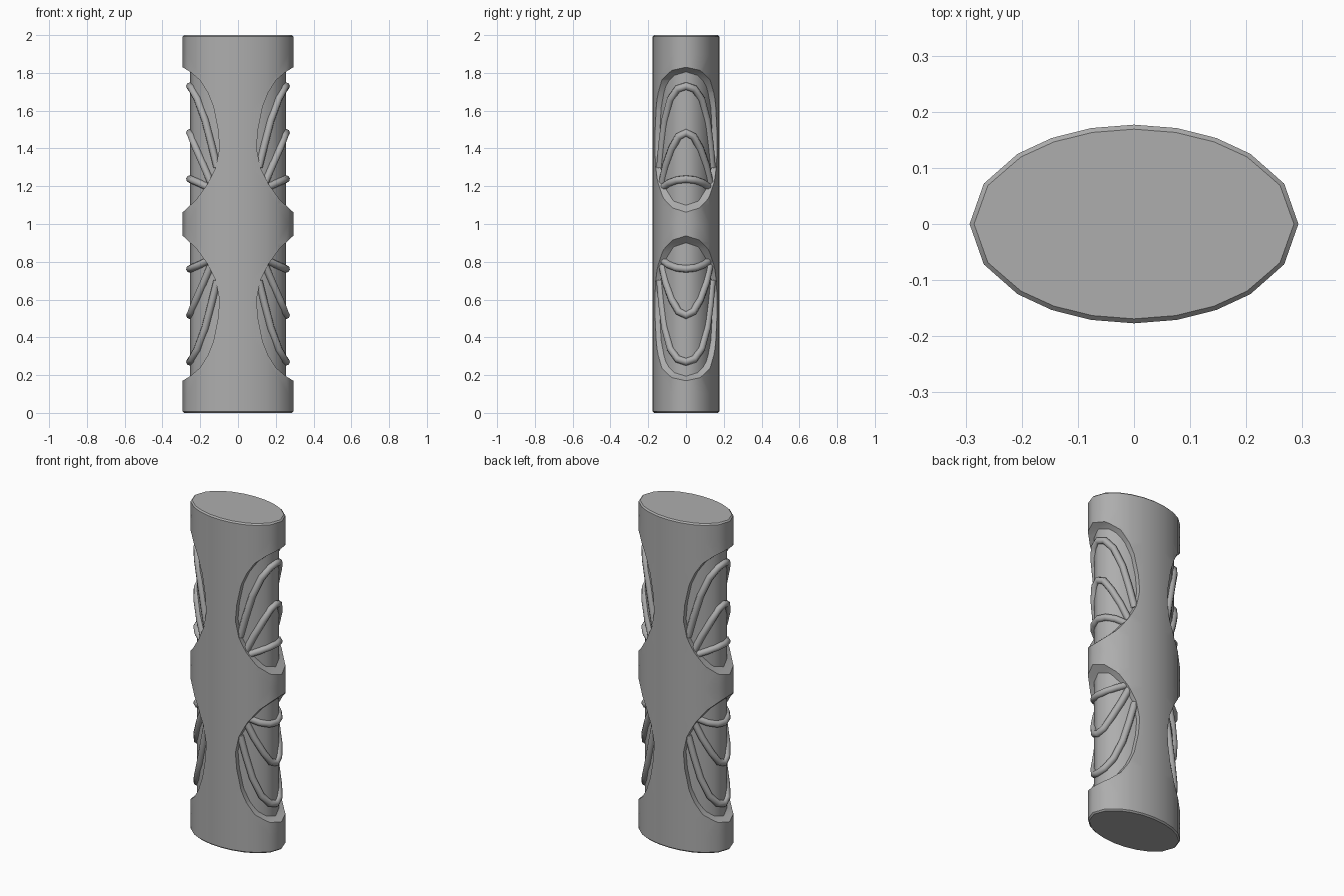
import bpy, bmesh, math

cube = bpy.data.objects.get("Cube")
if cube:
    bpy.data.objects.remove(cube, do_unlink=True)

# One grey material
grey = bpy.data.materials.new("stone_grey")
grey.use_nodes = True
colour = (0.42, 0.42, 0.42, 1)
grey.diffuse_color = colour
bsdf = next(n for n in grey.node_tree.nodes if n.type == 'BSDF_PRINCIPLED')
bsdf.inputs["Base Color"].default_value = colour
bsdf.inputs["Roughness"].default_value = 0.6

OUTER = (0.293, 0.177)
CORE = (0.253, 0.153)
QUARTER = [0, 24, 45, 60, 75]
ANGLES = (QUARTER + [90] + [180 - a for a in reversed(QUARTER)]
          + [180 + a for a in QUARTER[1:]] + [270]
          + [360 - a for a in reversed(QUARTER[1:])])


def finish(bm, name):
    bmesh.ops.recalc_face_normals(bm, faces=bm.faces)
    mesh = bpy.data.meshes.new(name)
    bm.to_mesh(mesh)
    bm.free()
    obj = bpy.data.objects.new(name, mesh)
    mesh.materials.append(grey)
    bpy.context.collection.objects.link(obj)
    return obj


def select(obj):
    bpy.ops.object.select_all(action='DESELECT')
    obj.select_set(True)
    bpy.context.view_layer.objects.active = obj


def smooth(obj, angle):
    select(obj)
    bpy.ops.object.shade_smooth_by_angle(angle=math.radians(angle))


def oval_column(name, radii, levels):
    """Loft oval rings; levels are (z, inset) pairs."""
    bm = bmesh.new()
    rings = []
    for z, inset in levels:
        rings.append([bm.verts.new(((radii[0] - inset) * math.cos(math.radians(a)),
                                    (radii[1] - inset) * math.sin(math.radians(a)), z))
                      for a in ANGLES])
    n = len(ANGLES)
    for low, high in zip(rings, rings[1:]):
        for i in range(n):
            j = (i + 1) % n
            bm.faces.new((low[i], low[j], high[j], high[i]))
    bm.faces.new(rings[0][::-1])
    bm.faces.new(rings[-1])
    return finish(bm, name)


# Outer sleeve with softened rims, and the recessed core inside it
levels = ([(0, 0.008), (0.008, 0)] + [(i * 0.1, 0) for i in range(1, 20)]
          + [(1.992, 0), (2, 0.008)])
sleeve = oval_column("outer_sleeve", OUTER, levels)
core = oval_column("inner_core", CORE, [(0.03, 0), (1.97, 0)])

# Four side openings cut straight through, mirrored left-right and up-down
OPENING = [(0.4, 1.83), (0.293, 1.83), (0.25, 1.803), (0.2, 1.76), (0.16, 1.695),
           (0.13, 1.62), (0.106, 1.5), (0.098, 1.4), (0.118, 1.3), (0.163, 1.21),
           (0.22, 1.13), (0.293, 1.062), (0.4, 1.062)]
bm = bmesh.new()
for sx in (1, -1):
    for sz in (1, -1):
        front, back = [[bm.verts.new((sx * x, y, 1 + sz * (z - 1))) for x, z in OPENING]
                       for y in (-0.3, 0.3)]
        bm.faces.new(front)
        bm.faces.new(back[::-1])
        for i in range(len(OPENING)):
            j = (i + 1) % len(OPENING)
            bm.faces.new((front[j], front[i], back[i], back[j]))
cutter = finish(bm, "opening_cutter")
cutter.hide_render = True
cut = sleeve.modifiers.new("openings", 'BOOLEAN')
cut.operation = 'DIFFERENCE'
cut.solver = 'EXACT'
cut.object = cutter
select(sleeve)
bpy.ops.object.modifier_apply(modifier=cut.name)
bpy.data.objects.remove(cutter, do_unlink=True)
smooth(sleeve, 42)
smooth(core, 42)

# Arched ribs hugging the core: half paths as (y, z)
RIBS = {
    "long_rib": [(0, 1.73), (0.045, 1.715), (0.083, 1.66), (0.112, 1.55),
                 (0.128, 1.42), (0.138, 1.3)],
    "middle_rib": [(0, 1.483), (0.04, 1.463), (0.075, 1.4), (0.107, 1.31), (0.13, 1.2)],
    "short_rib": [(0, 1.238), (0.05, 1.232), (0.09, 1.217), (0.125, 1.19)],
}


def rib(name, half, sx, sz):
    path = [(-y, z) for y, z in reversed(half[1:])] + half
    curve = bpy.data.curves.new(name, 'CURVE')
    curve.dimensions = '3D'
    curve.bevel_depth = 0.02
    curve.bevel_resolution = 2
    curve.use_fill_caps = True
    spline = curve.splines.new('POLY')
    spline.points.add(len(path) - 1)
    for point, (y, z) in zip(spline.points, path):
        x = CORE[0] * math.sqrt(1 - (y / CORE[1]) ** 2) + 0.002
        point.co = (sx * x, y, 1 + sz * (z - 1), 1)
    curve.materials.append(grey)
    obj = bpy.data.objects.new(name, curve)
    bpy.context.collection.objects.link(obj)
    select(obj)
    bpy.ops.object.convert(target='MESH')
    smooth(bpy.context.view_layer.objects.active, 50)


for sx, side in ((1, "left"), (-1, "right")):
    for sz, place in ((1, "upper"), (-1, "lower")):
        for kind, half in RIBS.items():
            rib(f"{place}_{side}_{kind}", half, sx, sz)
